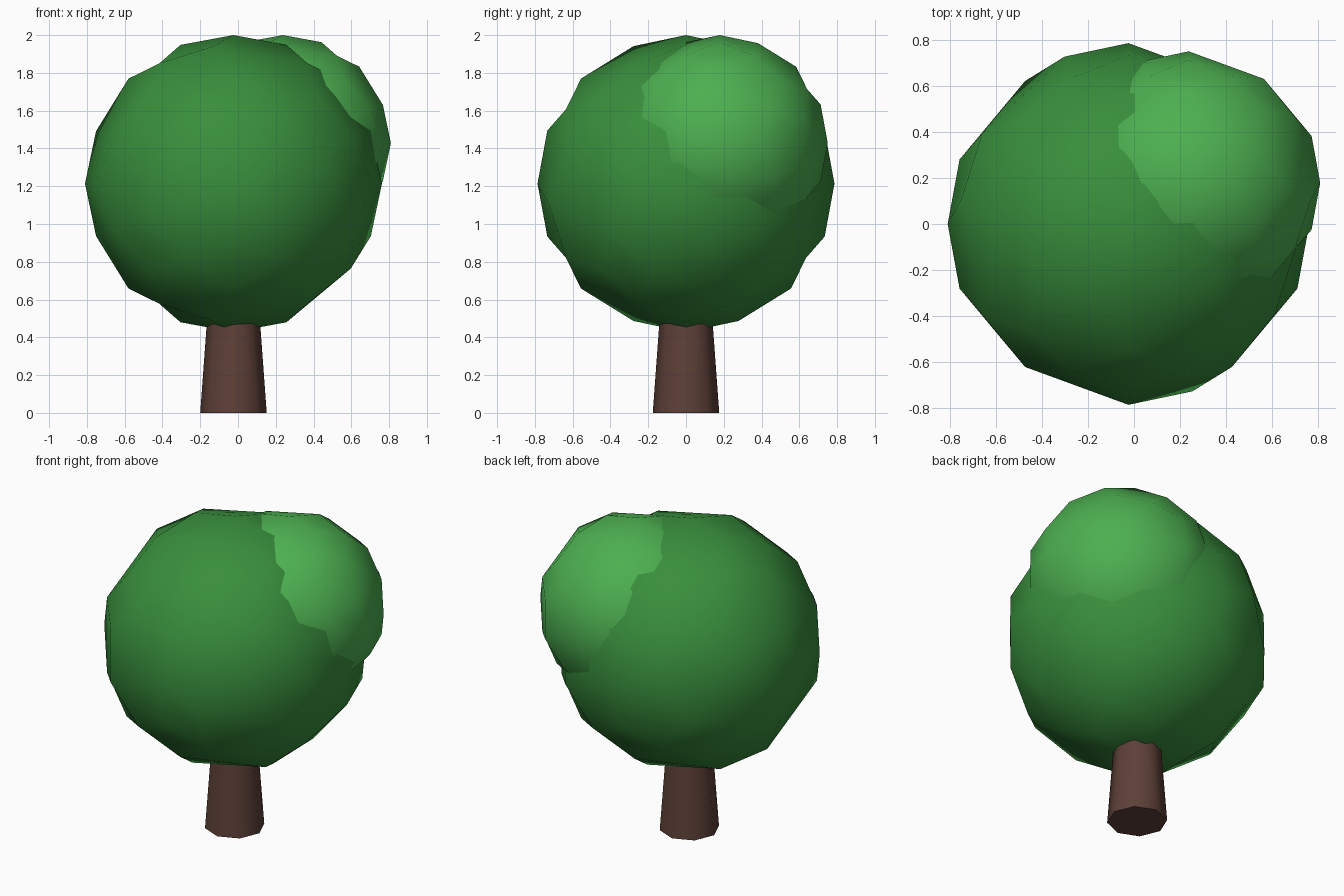
import bpy, bmesh, math
from mathutils import Vector

if "Cube" in bpy.data.objects:
    bpy.data.objects.remove(bpy.data.objects["Cube"])

CX = -0.024  # trunk axis


def material(name, hex_rgb):
    def lin(c):
        c /= 255
        return c / 12.92 if c <= 0.04045 else ((c + 0.055) / 1.055) ** 2.4
    m = bpy.data.materials.new(name)
    m.diffuse_color = (*[lin(c) for c in bytes.fromhex(hex_rgb)], 1)
    m.use_nodes = True
    m.node_tree.nodes["Principled BSDF"].inputs["Base Color"].default_value = m.diffuse_color
    return m


# Pentagons of a dodecahedron, each fanned from its first corner
PENTAGONS = [(3, 11, 7, 15, 13), (7, 19, 17, 6, 15), (17, 4, 8, 10, 6), (8, 0, 16, 2, 10),
             (0, 12, 1, 18, 16), (6, 10, 2, 13, 15), (2, 16, 18, 3, 13), (18, 1, 9, 11, 3),
             (4, 14, 12, 0, 8), (11, 9, 5, 19, 7), (19, 5, 14, 4, 17), (1, 12, 14, 5, 9)]


def foliage(name, center, radius, mat):
    """Triangulated dodecahedron, split once and pushed out to a sphere."""
    t = (1 + math.sqrt(5)) / 2
    r = 1 / t
    s = (-1, 1)
    pts = [(x, y, z) for x in s for y in s for z in s]
    pts += [(0, a * r, b * t) for a in s for b in s]
    pts += [(a * r, b * t, 0) for b, a in ((-1, -1), (1, -1), (-1, 1), (1, 1))]
    pts += [(a * t, 0, b * r) for b in s for a in s]
    bm = bmesh.new()
    verts = [bm.verts.new((x, -z, y)) for x, y, z in pts]
    for p in PENTAGONS:
        for i in range(1, 4):
            bm.faces.new((verts[p[0]], verts[p[i]], verts[p[i + 1]]))
    bmesh.ops.subdivide_edges(bm, edges=bm.edges[:], cuts=1, use_grid_fill=True)
    for v in bm.verts:
        v.co = v.co.normalized() * radius
    bmesh.ops.recalc_face_normals(bm, faces=bm.faces)
    for f in bm.faces:
        f.smooth = True
    me = bpy.data.meshes.new(name)
    bm.to_mesh(me)
    bm.free()
    me.materials.append(mat)
    ob = bpy.data.objects.new(name, me)
    ob.location = Vector(center)
    bpy.context.collection.objects.link(ob)


# Tapered eight-sided trunk, running up into the foliage
H = 0.86
bpy.ops.mesh.primitive_cone_add(vertices=8, radius1=0.176, radius2=0.113,
                                depth=H, location=(CX, 0, H / 2))
trunk = bpy.context.object
trunk.name = "trunk"
trunk.data.materials.append(material("bark", "5d4037"))
bpy.ops.object.shade_smooth_by_angle(angle=math.radians(50))

# Main crown and the lighter clump on its back right
foliage("main_foliage", (CX, 0, 1.214), 0.786, material("dark_leaves", "388e3c"))
foliage("side_foliage", (0.238, 0.179, 1.4286), 0.5714, material("light_leaves", "4caf50"))
